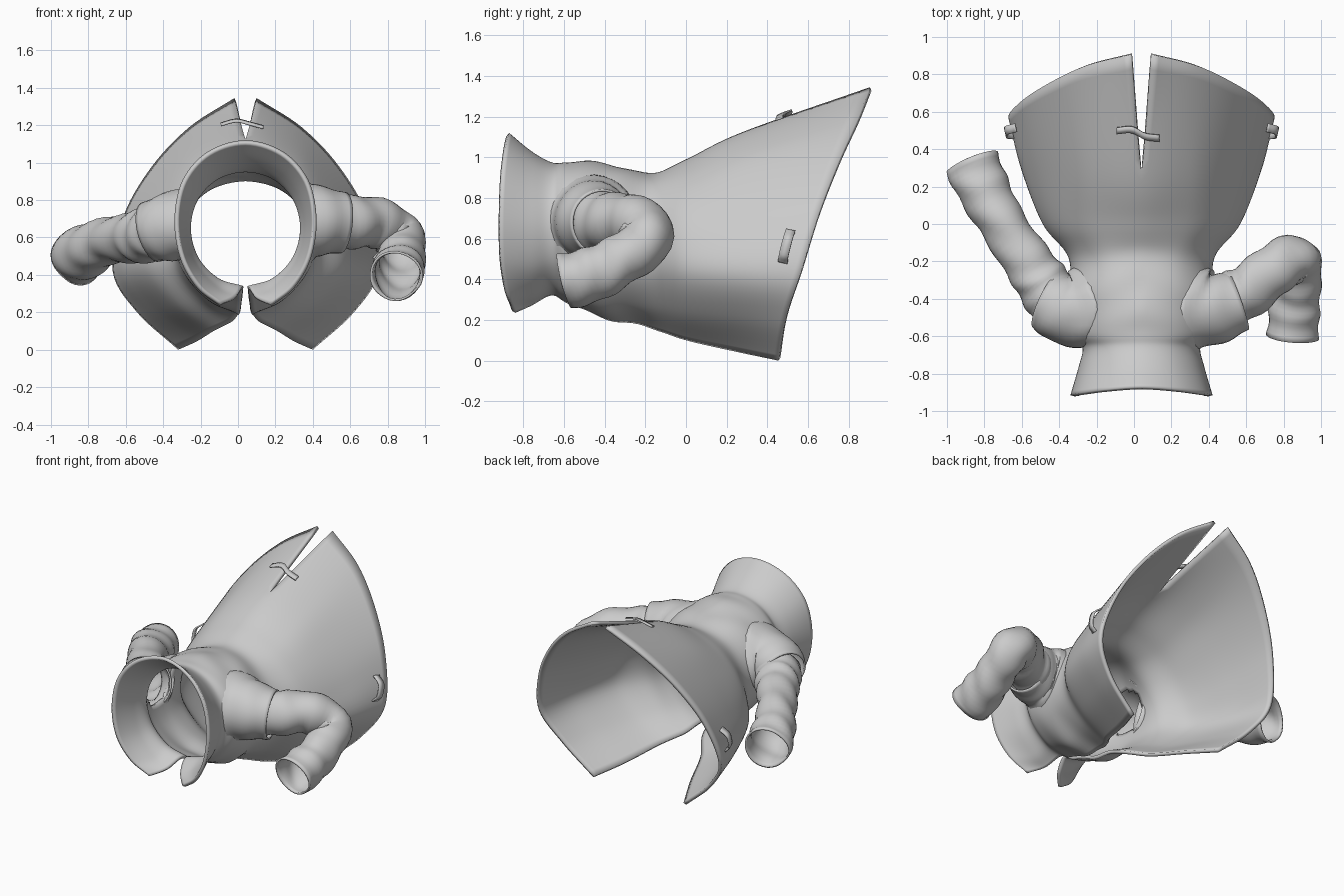
import bpy, bmesh
from math import sin, cos, pi, radians
from mathutils import Vector

if "Cube" in bpy.data.objects:
    bpy.data.objects.remove(bpy.data.objects["Cube"])

CX = 0.04  # symmetry plane of the coat body


def spline(pts, n, mirrored=False):
    """Catmull-Rom through pts, n samples per span; mirrored = starts on the symmetry plane."""
    pts = [Vector(p) for p in pts]
    first = Vector((-pts[1].x, pts[1].y, pts[1].z)) if mirrored else 2 * pts[0] - pts[1]
    ext = [first] + pts + [2 * pts[-1] - pts[-2]]
    out = []
    for i in range(len(pts) - 1):
        a, b, c, d = ext[i:i + 4]
        for k in range(n):
            t = k / n
            out.append(0.5 * (2 * b + (c - a) * t + (2 * a - 5 * b + 4 * c - d) * t * t
                              + (3 * b - a - 3 * c + d) * t ** 3))
    return out + [pts[-1]]


def grid(name, rows, closed=False, thick=0.02, mirror=False, hole=None):
    """Skin a grid of points, then mirror and thicken it."""
    bm = bmesh.new()
    vs = [[bm.verts.new(p) for p in r] for r in rows]
    n = len(rows[0])
    for a, b in zip(vs, vs[1:]):
        for j in range(n if closed else n - 1):
            k = (j + 1) % n
            bm.faces.new((a[j], a[k], b[k], b[j]))
    if hole:
        bmesh.ops.delete(bm, geom=[f for f in bm.faces if hole(f.calc_center_median())], context='FACES')
    me = bpy.data.meshes.new(name)
    bm.to_mesh(me)
    bm.free()
    ob = bpy.data.objects.new(name, me)
    bpy.context.collection.objects.link(ob)
    bpy.ops.object.select_all(action='DESELECT')
    ob.select_set(True)
    bpy.context.view_layer.objects.active = ob
    bpy.ops.object.shade_smooth_by_angle(angle=radians(40))
    if mirror:
        ob.location.x = CX
        m = ob.modifiers.new("mirror", 'MIRROR')
        m.merge_threshold = 0.0005
    s = ob.modifiers.new("cloth", 'SOLIDIFY')
    s.thickness = thick
    s.offset = -1
    return ob


def half_ring(y, w, top, mid, bottom, gap):
    """Half an egg-shaped section from top centre to the front opening."""
    pts = []
    for i in range(7):
        t = pi * i / 6
        h = top - mid if t < pi / 2 else mid - bottom
        pts.append((max(w * sin(t), gap * i / 6), y, mid + h * cos(t)))
    return pts


def tube_rows(path, n=6, wrinkle=0.0, sides=32):
    """Rings of a cloth tube along (x, y, z, radius) points with diagonal wrinkles."""
    pts = spline([p[:3] for p in path], n)
    rad = [v.x for v in spline([(p[3], 0, 0) for p in path], n)]
    nrm, rows = Vector((0, 0, 1)), []
    for i, p in enumerate(pts):
        t = (pts[min(i + 1, len(pts) - 1)] - pts[max(i - 1, 0)]).normalized()
        nrm = (nrm - t * nrm.dot(t)).normalized()
        side = t.cross(nrm)
        row = []
        for j in range(sides):
            a = 2 * pi * j / sides
            r = rad[i] * (1 + wrinkle * sin(i * 1.05 + 1.6 * sin(a) + cos(2 * a))
                          + 0.5 * wrinkle * sin(3 * a + i * 0.4))
            row.append(p + r * (nrm * cos(a) + side * sin(a)))
        rows.append(row)
    return rows


# Coat body: flared collar, neck, torso, then skirt with back slit and open front
collar = [(0, -.87, 1.12), (.2, -.885, 1.06), (.335, -.905, .91), (.38, -.915, .7),
          (.35, -.91, .49), (.26, -.88, .33), (.14, -.84, .235)]
stations = [collar,
            half_ring(-.76, .335, 1.03, .66, .27, .06),
            half_ring(-.66, .315, .975, .65, .32, .02),
            half_ring(-.58, .365, .975, .64, .28, .02),
            half_ring(-.4, .385, .975, .62, .21, .03)]
waist = [(0, .92), (.19, .88), (.32, .76), (.385, .6), (.37, .43), (.24, .27), (.06, .16)]
hips = [(0, .99), (.24, .92), (.4, .78), (.5, .6), (.52, .42), (.38, .24), (.17, .1)]
stations += [[(x, -.18, z) for x, z in waist], [(x, 0, z) for x, z in hips]]
slit_start = [(0, .28, 1.125), (.26, .3, 1.04), (.44, .3, .87), (.58, .3, .65),
              (.64, .29, .42), (.5, .27, .22), (.26, .24, .045)]
hem = [(.06, .905, 1.345), (.3, .845, 1.19), (.5, .75, .98), (.65, .65, .72),
       (.71, .56, .42), (.58, .49, .2), (.36, .455, 0)]
stations += [slit_start, hem]
across = [spline(s, 7, s is not hem) for s in stations]
columns = [spline(col, 8) for col in zip(*across)]
rows = [list(r) for r in zip(*columns)]
for i, row in enumerate(rows):
    row[0].x = 0.06 * max(0, (i - 56) / 8)    # straight-sided back slit
    for j, p in enumerate(row):
        p.x = max(p.x, row[0].x)
        if -.6 < p.y < -.1:                   # soft folds over the torso
            p.z += 0.008 * sin(pi * (p.y + .6) / .5) * sin(22 * p.y + 9 * p.x)
grid("coat_body", rows, mirror=True, thick=0.022,
     hole=lambda c: c.x > .25 and (c.y + .43) ** 2 + (c.z - .67) ** 2 < .15 ** 2)


# Shoulder caps, with the base ring pressed onto the coat body
def shoulder_cap(name, path):
    side = 1 if path[0][0] > 0 else -1
    cap = tube_rows(path, wrinkle=.02)
    surface = [p for r in rows for p in r]
    base = []
    for p in cap[0]:
        q = min(surface, key=lambda s: (s.y - p.y) ** 2 + (s.z - p.z) ** 2)
        base.append(CX + side * (q.x - .012) - p.x)
    for i, ring in enumerate(cap):
        f = (1 - i / (len(cap) - 1)) ** 2
        for p, d in zip(ring, base):
            p.x += d * f
    grid(name, cap, True, 0.012)


shoulder_cap("right_shoulder_cap", [(.36, -.45, .69, .222), (.44, -.45, .69, .19), (.56, -.41, .68, .162)])
shoulder_cap("left_shoulder_cap", [(-.28, -.45, .68, .222), (-.36, -.46, .66, .19), (-.47, -.41, .63, .162)])

# Sleeves: right bends forward at the elbow, left trails back
grid("right_sleeve", tube_rows([(.48, -.42, .68, .15), (.6, -.36, .68, .142), (.74, -.25, .68, .135),
                                (.86, -.19, .6, .13), (.875, -.31, .5, .125), (.86, -.45, .43, .135),
                                (.845, -.6, .39, .138)], wrinkle=.045), True, 0.012)
grid("left_sleeve", tube_rows([(-.41, -.42, .64, .155), (-.49, -.32, .61, .145), (-.57, -.2, .6, .132),
                               (-.7, 0, .58, .125), (-.8, .17, .53, .14), (-.865, .33, .495, .148)],
                              wrinkle=.045), True, 0.012)


def strap(name, path, width, mirror=False):
    """Narrow cloth band along a path."""
    w = Vector(width) / 2
    line = spline(path, 6)
    return grid(name, [[p - w, p + w] for p in line], thick=0.01, mirror=mirror)


# Back strap over the slit and side tabs
strap("back_strap", [(-.09, .5, 1.2), (-.01, .505, 1.22), (.06, .47, 1.205), (.135, .46, 1.185)], (0, .035, .012))
strap("side_tab", [(.69, .475, .48), (.725, .48, .52), (.725, .5, .6), (.675, .515, .645)], (.01, .045, -.01), True)
